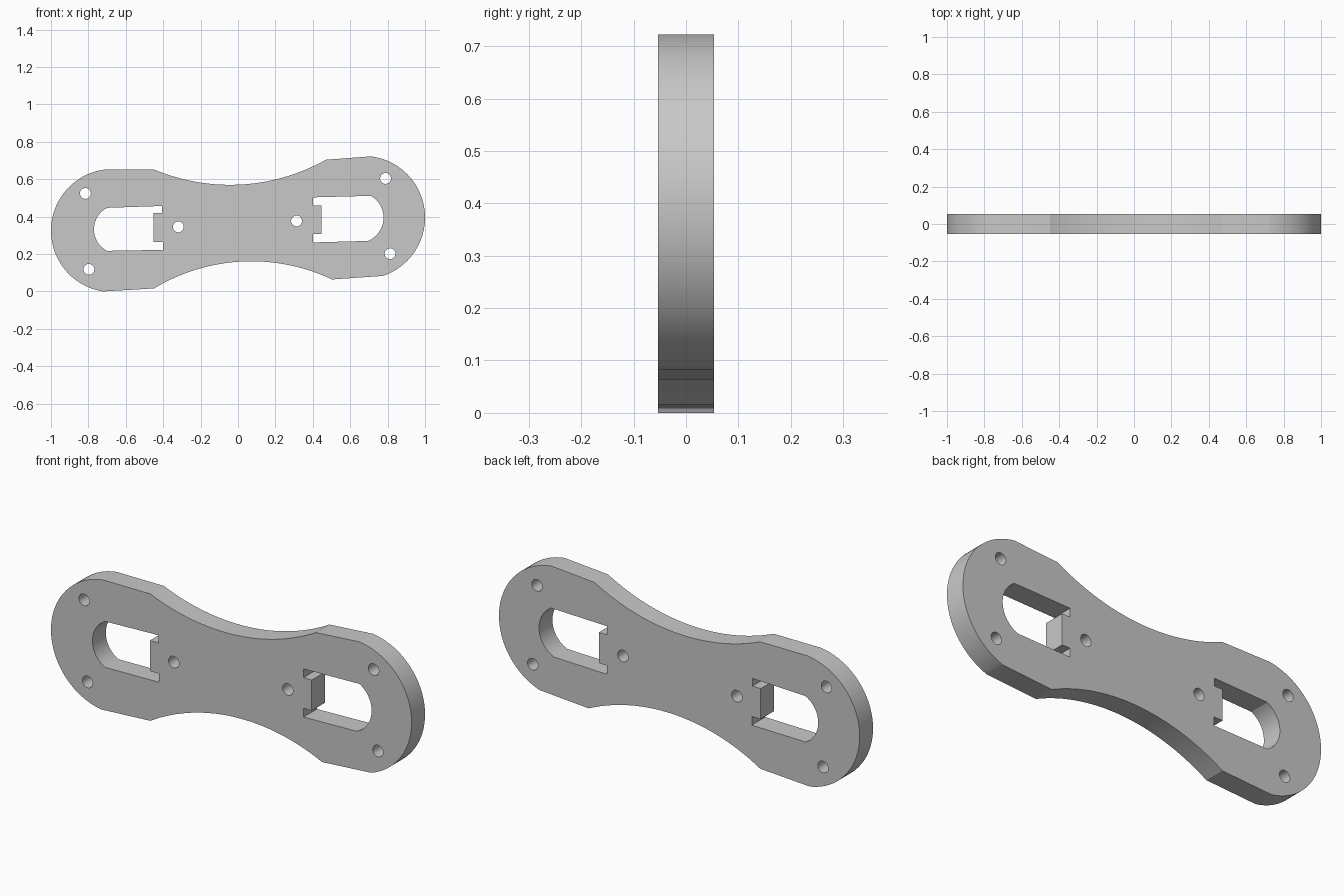
import bpy, bmesh, math
from mathutils import Vector, Matrix

HALF_THICKNESS = 0.053

cube = bpy.data.objects.get("Cube")
if cube:
    bpy.data.objects.remove(cube, do_unlink=True)


def arc(a, m, b, steps=40):
    """Points on the circular arc from a through m to b."""
    a, m, b = Vector(a), Vector(m), Vector(b)
    u, v = m - a, b - a
    d = 2 * u.cross(v)
    c = a + Vector((v.y * u.dot(u) - u.y * v.dot(v),
                    u.x * v.dot(v) - v.x * u.dot(u))) / d
    start = math.atan2(a.y - c.y, a.x - c.x)
    end = math.atan2(b.y - c.y, b.x - c.x)
    sweep = (end - start) % math.tau
    if d < 0:  # clockwise
        sweep -= math.tau
    r = (a - c).length
    return [c + r * Vector((math.cos(start + sweep * i / steps),
                            math.sin(start + sweep * i / steps)))
            for i in range(steps + 1)]


def circle(x, z, r=0.029, sides=32):
    return [(x + r * math.cos(math.tau * i / sides),
             z + r * math.sin(math.tau * i / sides)) for i in range(sides)]


# Outer outline: two round ends joined by a concave waist
outline = (arc((-0.722, 0), (-1, 0.324), (-0.711, 0.652))
           + arc((-0.449, 0.652), (-0.032, 0.570), (0.47, 0.704))
           + arc((0.711, 0.722), (1, 0.394), (0.775, 0.083))
           + arc((0.503, 0.064), (0.07, 0.161), (-0.449, 0.016)))

# Slots with one round end and a tongue between two corner notches
left_slot = arc((-0.70, 0.217), (-0.77, 0.332), (-0.70, 0.447), 24) + [
    (-0.405, 0.457), (-0.405, 0.418), (-0.451, 0.418),
    (-0.451, 0.265), (-0.402, 0.265), (-0.402, 0.222)]
right_slot = arc((0.711, 0.511), (0.778, 0.393), (0.695, 0.270), 24) + [
    (0.401, 0.262), (0.401, 0.306), (0.446, 0.306),
    (0.446, 0.460), (0.401, 0.460), (0.401, 0.503)]

# Screw holes
holes = [circle(x, z) for x, z in (
    (-0.816, 0.524), (-0.797, 0.118), (-0.319, 0.345),
    (0.313, 0.377), (0.789, 0.604), (0.813, 0.202))]

# Filled and extruded profile
curve = bpy.data.curves.new("plate_profile", "CURVE")
curve.dimensions = "2D"
curve.fill_mode = "BOTH"
curve.extrude = HALF_THICKNESS
for loop in [outline, left_slot, right_slot] + holes:
    spline = curve.splines.new("POLY")
    spline.points.add(len(loop) - 1)
    for point, (x, z) in zip(spline.points, loop):
        point.co = (x, z, 0, 1)
    spline.use_cyclic_u = True

profile = bpy.data.objects.new("plate_profile", curve)
bpy.context.scene.collection.objects.link(profile)
mesh = bpy.data.meshes.new_from_object(
    profile.evaluated_get(bpy.context.evaluated_depsgraph_get()))
bpy.data.objects.remove(profile, do_unlink=True)

# Stand the plate upright and weld the caps to the walls
bm = bmesh.new()
bm.from_mesh(mesh)
bm.transform(Matrix.Rotation(math.pi / 2, 4, "X"))
bmesh.ops.remove_doubles(bm, verts=bm.verts, dist=0.0001)
bmesh.ops.recalc_face_normals(bm, faces=bm.faces)
bm.to_mesh(mesh)
bm.free()

plate = bpy.data.objects.new("link_plate", mesh)
mesh.name = "link_plate"
bpy.context.scene.collection.objects.link(plate)

# Plain grey material
grey = bpy.data.materials.new("light_grey")
grey.use_nodes = True
colour = (0.58, 0.58, 0.58, 1)
grey.diffuse_color = colour
grey.node_tree.nodes["Principled BSDF"].inputs["Base Color"].default_value = colour
mesh.materials.clear()
mesh.materials.append(grey)

# Smooth curved walls, sharp rims
for other in bpy.context.selected_objects:
    other.select_set(False)
plate.select_set(True)
bpy.context.view_layer.objects.active = plate
bpy.ops.object.shade_smooth_by_angle(angle=math.radians(20))
